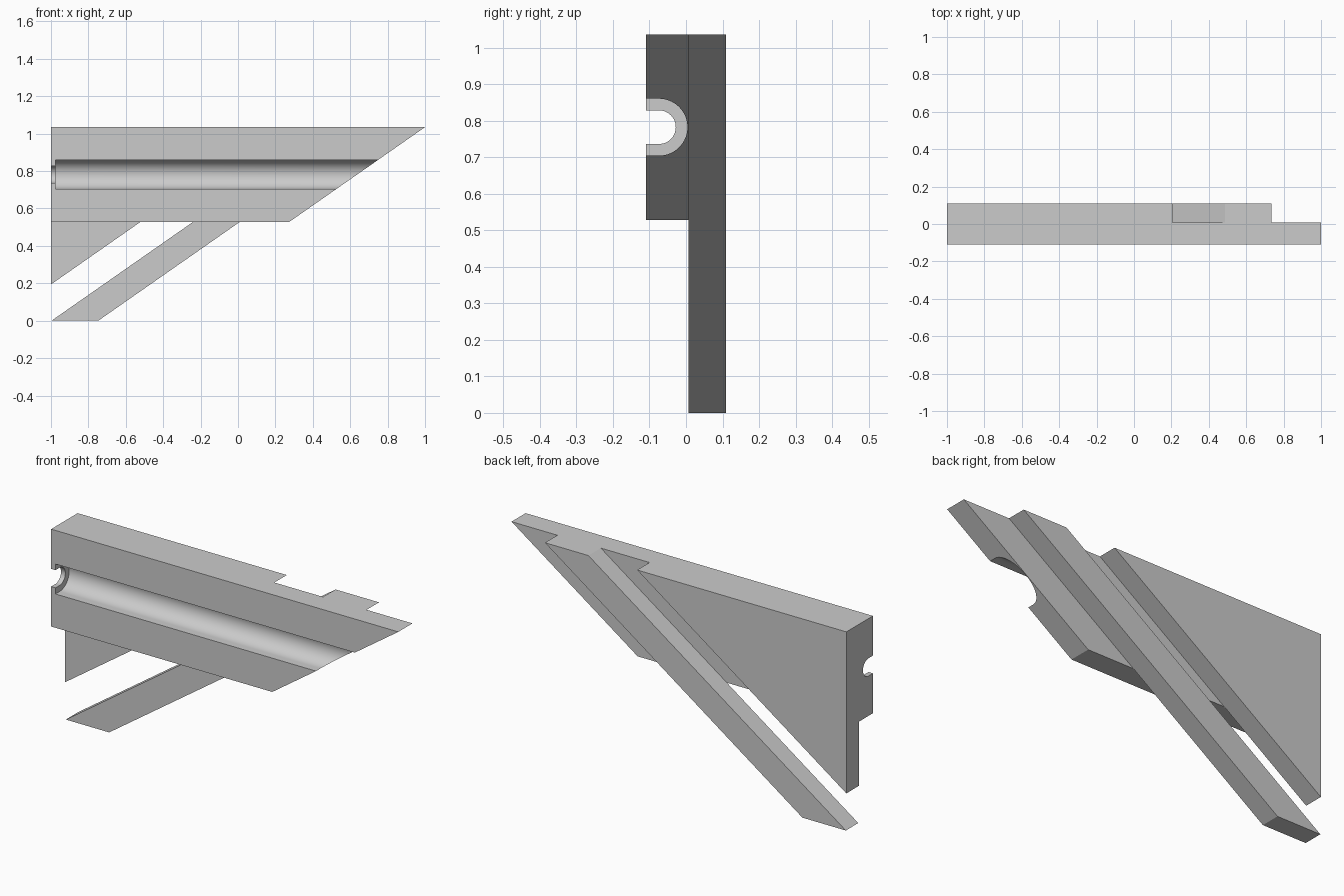
import bpy
import bmesh
from math import cos, sin, pi, radians

if "Cube" in bpy.data.objects:
    bpy.data.objects.remove(bpy.data.objects["Cube"], do_unlink=True)

TOP, SLOPE = 1.035, 0.698           # upper edge height, rise of the diagonals
FRONT, MID, BACK = -0.109, 0.007, 0.109

grey = bpy.data.materials.new("plain grey")
grey.use_nodes = True
colour = (0.6, 0.6, 0.6, 1)
grey.diffuse_color = colour
grey.node_tree.nodes["Principled BSDF"].inputs["Base Color"].default_value = colour


def prism(name, points, offset):
    """Extrude a closed outline of 3D points along an offset vector."""
    bm = bmesh.new()
    face = bm.faces.new([bm.verts.new(p) for p in points])
    ext = bmesh.ops.extrude_face_region(bm, geom=[face])
    verts = [g for g in ext["geom"] if isinstance(g, bmesh.types.BMVert)]
    bmesh.ops.translate(bm, verts=verts, vec=offset)
    bmesh.ops.recalc_face_normals(bm, faces=bm.faces)
    mesh = bpy.data.meshes.new(name)
    bm.to_mesh(mesh)
    bm.free()
    mesh.materials.append(grey)
    obj = bpy.data.objects.new(name, mesh)
    bpy.context.collection.objects.link(obj)
    return obj


def plate(name, outline, y0, y1):
    return prism(name, [(x, y0, z) for x, z in outline], (0, y1 - y0, 0))


def up_diagonal(x, z, new_z):
    """Follow the common diagonal from (x, z) to another height."""
    return (x + (new_z - z) / SLOPE, new_z)


def groove_cutter(name, radius, x0, x1):
    """U-shaped bar, open towards the front."""
    cy, cz, n = -0.074, 0.782, 32
    arc = [(cy + radius * cos(a), cz + radius * sin(a))
           for a in (-pi / 2 + pi * i / n for i in range(n + 1))]
    outline = [(-0.2, cz - radius)] + arc + [(-0.2, cz + radius)]
    obj = prism(name, [(x0, y, z) for y, z in outline], (x1 - x0, 0, 0))
    obj.hide_render = True
    return obj


# Front board with slanted end and round-bottomed groove
board = plate("front_board", [(-1, TOP), (1, TOP), up_diagonal(1, TOP, 0.528),
                              (-1, 0.528)], FRONT, MID)
for cutter in (groove_cutter("wide_groove_cutter", 0.078, -0.975, 1.2),
               groove_cutter("narrow_groove_cutter", 0.046, -1.1, -0.95)):
    mod = board.modifiers.new("groove", "BOOLEAN")
    mod.operation, mod.solver, mod.object = "DIFFERENCE", "EXACT", cutter
    bpy.context.view_layer.objects.active = board
    bpy.ops.object.modifier_apply(modifier=mod.name)
    bpy.data.objects.remove(cutter, do_unlink=True)

# Triangular board behind
plate("back_triangle", [(-1, 0.194), up_diagonal(-1, 0.194, TOP), (-1, TOP)],
      MID, BACK)

# Diagonal strip behind, parallel to the triangle's edge
plate("diagonal_strip", [(-0.997, 0), (-0.747, 0), up_diagonal(-0.747, 0, TOP),
                         up_diagonal(-0.997, 0, TOP)], MID, BACK)

# Smooth groove, sharp edges elsewhere
bpy.ops.object.select_all(action="DESELECT")
board.select_set(True)
bpy.context.view_layer.objects.active = board
bpy.ops.object.shade_smooth_by_angle(angle=radians(30))
